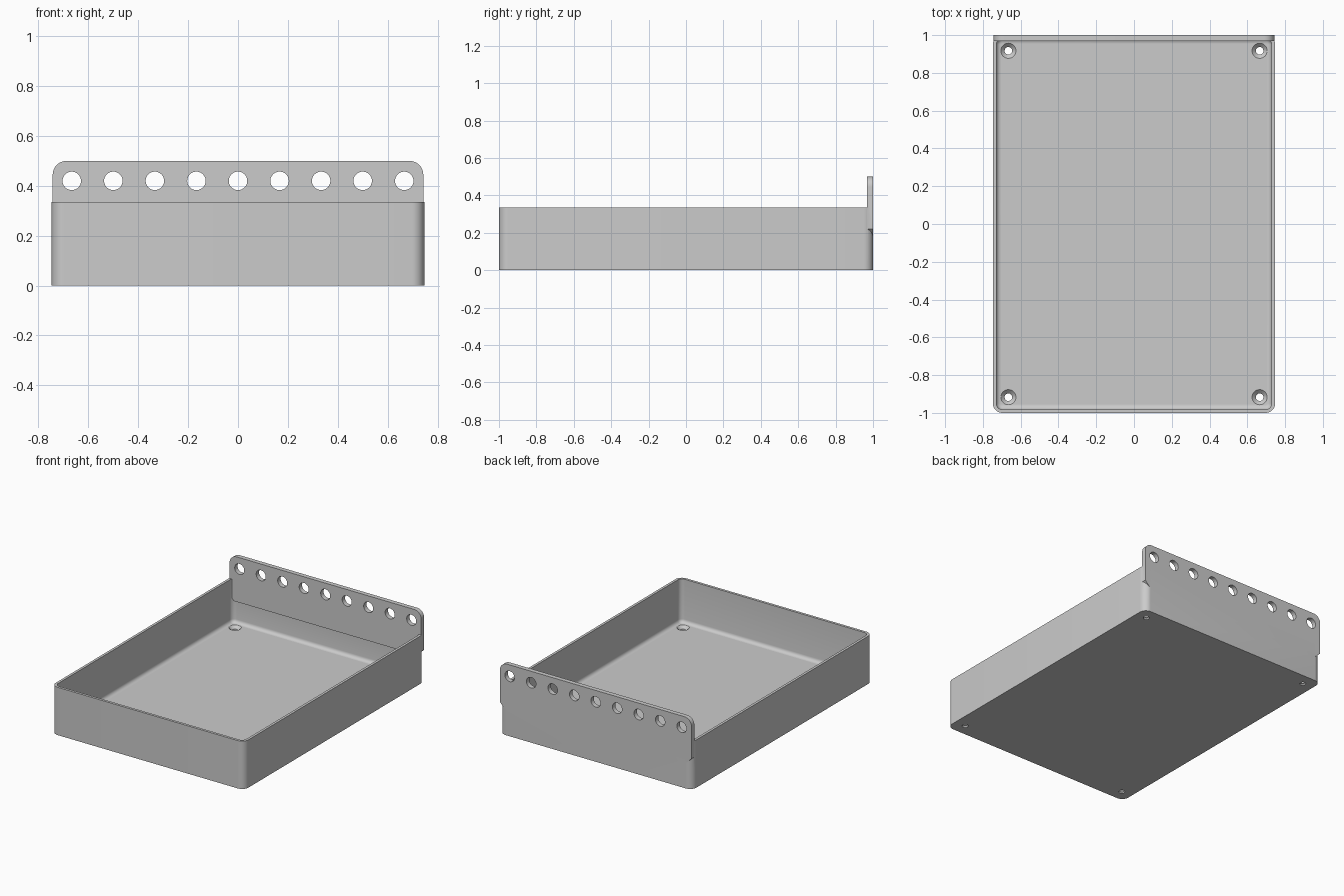
import bpy, bmesh
from math import sin, cos, pi

if "Cube" in bpy.data.objects:
    bpy.data.objects.remove(bpy.data.objects["Cube"], do_unlink=True)

HALF_X, HALF_Y, HEIGHT = 0.747, 1.0, 0.335
CORNER, WALL, FLOOR, FILLET = 0.05, 0.018, 0.03, 0.025
RAIL_X, RAIL_FRONT, RAIL_LOW, RAIL_TOP, RAIL_CUT = 0.743, 0.968, 0.185, 0.5, 0.035

grey = bpy.data.materials.new("plain_grey")
grey.use_nodes = True
grey.diffuse_color = (0.6, 0.6, 0.6, 1)
grey.node_tree.nodes["Principled BSDF"].inputs["Base Color"].default_value = (0.6, 0.6, 0.6, 1)


def arc(cx, cy, r, start, end, steps=10):
    angles = [start + (end - start) * i / steps for i in range(steps + 1)]
    return [(cx + r * cos(a), cy + r * sin(a)) for a in angles]


def rounded_ring(inset, z):
    r = CORNER - inset
    cx, cy = HALF_X - CORNER, HALF_Y - CORNER
    pts = []
    for i, (sx, sy) in enumerate([(1, 1), (-1, 1), (-1, -1), (1, -1)]):
        pts += arc(sx * cx, sy * cy, r, i * pi / 2, (i + 1) * pi / 2)
    return [(x, y, z) for x, y in pts]


def circle(x, y, z, r, axis="z"):
    pts = arc(0, 0, r, 0, 2 * pi, 40)[:-1]
    if axis == "y":
        return [(x + a, y, z + b) for a, b in pts]
    return [(x + a, y + b, z) for a, b in pts]


def loft(name, rings):
    """Skin a stack of matching rings and cap both ends."""
    bm = bmesh.new()
    loops = [[bm.verts.new(p) for p in ring] for ring in rings]
    for a, b in zip(loops, loops[1:]):
        for i in range(len(a)):
            j = (i + 1) % len(a)
            bm.faces.new((a[i], a[j], b[j], b[i]))
    bm.faces.new(loops[0][::-1])
    bm.faces.new(loops[-1])
    bmesh.ops.recalc_face_normals(bm, faces=bm.faces)
    mesh = bpy.data.meshes.new(name)
    bm.to_mesh(mesh)
    bm.free()
    mesh.materials.append(grey)
    obj = bpy.data.objects.new(name, mesh)
    bpy.context.collection.objects.link(obj)
    return obj


def combine(target, tool, operation):
    """Apply a boolean and discard the tool."""
    tool.hide_render = True
    mod = target.modifiers.new("combine", "BOOLEAN")
    mod.operation, mod.object, mod.solver = operation, tool, "EXACT"
    bpy.context.view_layer.update()
    graph = bpy.context.evaluated_depsgraph_get()
    mesh = bpy.data.meshes.new_from_object(target.evaluated_get(graph))
    target.modifiers.clear()
    target.data = mesh
    bpy.data.objects.remove(tool, do_unlink=True)


# Open tray: outer wall, rim, inner wall, floor fillet
rings = [rounded_ring(0, 0), rounded_ring(0, HEIGHT), rounded_ring(WALL, HEIGHT)]
for i in range(6):
    a = i / 5 * pi / 2
    rings.append(rounded_ring(WALL + FILLET * (1 - cos(a)), FLOOR + FILLET * (1 - sin(a))))
tray = loft("tray_with_hanging_rail", rings)

# Thicker hanging rail along the back, rounded above and bevelled below
half = [(RAIL_X - RAIL_CUT, RAIL_LOW), (RAIL_X, RAIL_LOW + RAIL_CUT)]
half += arc(RAIL_X - 0.055, RAIL_TOP - 0.055, 0.055, 0, pi / 2)
outline = half + [(-x, z) for x, z in reversed(half)]
rail = loft("rail", [[(x, y, z) for x, z in outline] for y in (RAIL_FRONT, HALF_Y)])
combine(tray, rail, "UNION")

# Row of round holes through the rail
for i in range(9):
    x = (i - 4) / 6
    hole = loft("rail_hole", [circle(x, y, 0.42, 0.037, "y") for y in (0.9, 1.1)])
    combine(tray, hole, "DIFFERENCE")

# Countersunk screw holes in the floor corners
for sx in (-1, 1):
    for sy in (-1, 1):
        x, y = sx * 0.665, sy * 0.917
        steps = [(-0.05, 0.02), (0.01, 0.02), (FLOOR, 0.04), (FLOOR + 0.02, 0.04)]
        screw = loft("screw_hole", [circle(x, y, z, r) for z, r in steps])
        combine(tray, screw, "DIFFERENCE")

# Smooth the curves, keep the edges crisp
bpy.ops.object.select_all(action="DESELECT")
tray.select_set(True)
bpy.context.view_layer.objects.active = tray
bpy.ops.object.shade_smooth_by_angle(angle=pi / 6)
